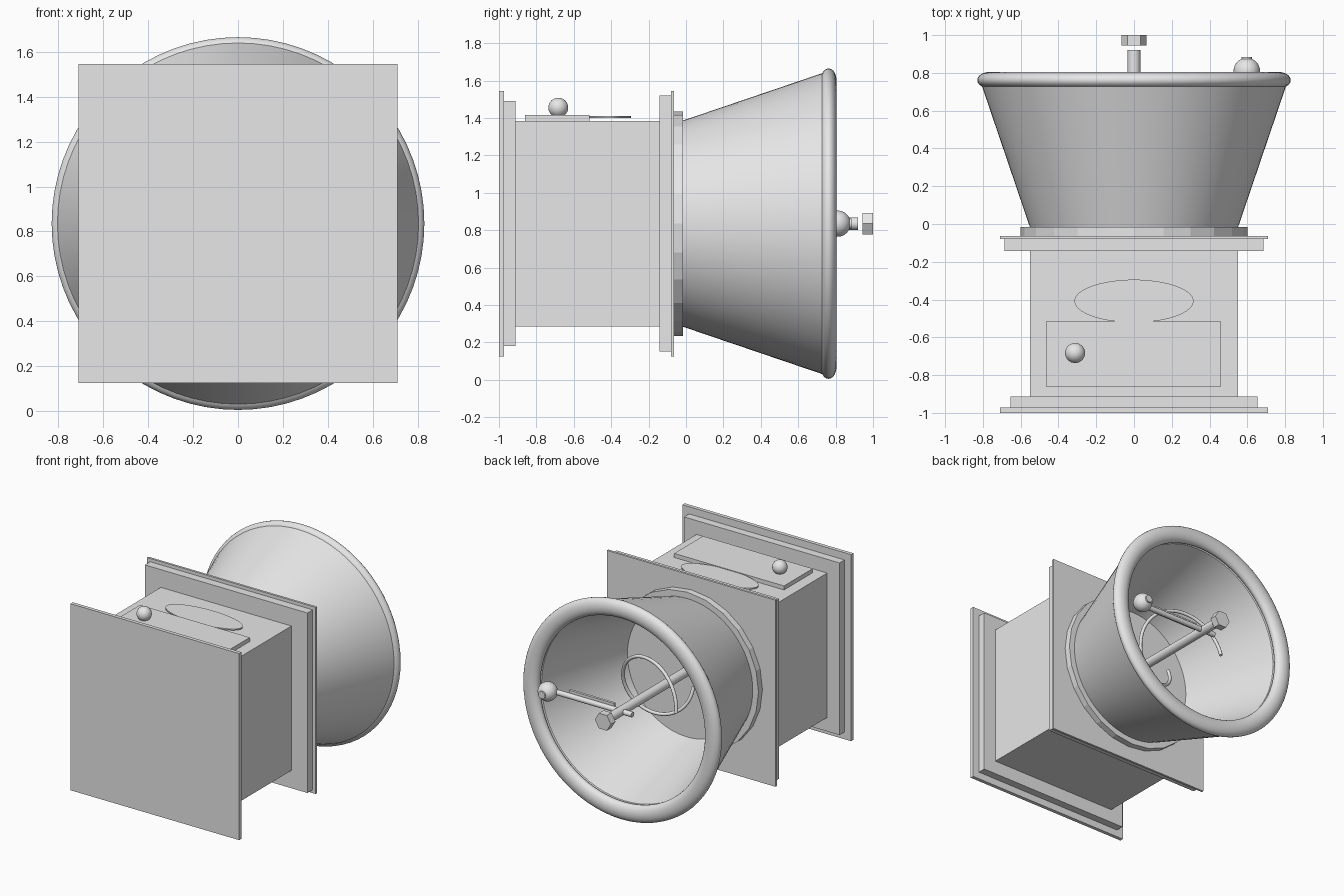
import bpy, bmesh, math
from mathutils import Matrix, Vector

cube = bpy.data.objects.get("Cube")
if cube:
    bpy.data.objects.remove(cube, do_unlink=True)

CZ = 0.835  # height of the main axis, which runs along y

grey = bpy.data.materials.new("plain_grey")
grey.use_nodes = True
grey.diffuse_color = (0.8, 0.8, 0.8, 1)
grey.node_tree.nodes["Principled BSDF"].inputs["Base Color"].default_value = (0.8, 0.8, 0.8, 1)

TURN = {"x": Matrix.Rotation(math.pi / 2, 4, "Y"),
        "y": Matrix.Rotation(-math.pi / 2, 4, "X"),
        "z": Matrix.Identity(4)}


def finish(name, bm, smooth=False):
    mesh = bpy.data.meshes.new(name)
    bmesh.ops.recalc_face_normals(bm, faces=bm.faces)
    bm.to_mesh(mesh)
    bm.free()
    obj = bpy.data.objects.new(name, mesh)
    bpy.context.collection.objects.link(obj)
    mesh.materials.append(grey)
    if smooth:
        bpy.ops.object.select_all(action="DESELECT")
        obj.select_set(True)
        bpy.context.view_layer.objects.active = obj
        bpy.ops.object.shade_smooth_by_angle(angle=math.radians(35))
    return obj


def box(name, lo, hi):
    lo, hi = Vector(lo), Vector(hi)
    bm = bmesh.new()
    place = Matrix.Translation((lo + hi) / 2) @ Matrix.Diagonal((*(hi - lo), 1))
    bmesh.ops.create_cube(bm, size=1, matrix=place)
    return finish(name, bm)


def square(name, half, y0, y1):
    return box(name, (-half, y0, CZ - half), (half, y1, CZ + half))


def rod(name, centre, radius, length, axis="y", sides=32, spin=0, stretch=1, smooth=True):
    bm = bmesh.new()
    place = (Matrix.Translation(centre) @ TURN[axis]
             @ Matrix.Diagonal((1, stretch, 1, 1)) @ Matrix.Rotation(spin, 4, "Z"))
    bmesh.ops.create_cone(bm, cap_ends=True, segments=sides, radius1=radius,
                          radius2=radius, depth=length, matrix=place)
    return finish(name, bm, smooth)


def ball(name, centre, radius):
    bm = bmesh.new()
    bmesh.ops.create_uvsphere(bm, u_segments=32, v_segments=16, radius=radius,
                              matrix=Matrix.Translation(centre))
    return finish(name, bm, True)


def lathe(name, profile, steps=72):
    # closed (radius, y) profile spun around the main axis
    bm = bmesh.new()
    verts = [bm.verts.new((r, y, CZ)) for r, y in profile]
    edges = [bm.edges.new((a, b)) for a, b in zip(verts, verts[1:] + verts[:1])]
    bmesh.ops.spin(bm, geom=verts + edges, cent=(0, 0, CZ), axis=(0, 1, 0),
                   angle=math.tau, steps=steps)
    bmesh.ops.remove_doubles(bm, verts=bm.verts, dist=0.0005)
    return finish(name, bm, True)


# Square case with stepped base and collar
square("base_plate", 0.71, -1.0, -0.972)
square("base_step", 0.655, -0.972, -0.912)
square("case", 0.55, -0.912, -0.143)
square("collar_step", 0.685, -0.143, -0.08)
square("collar_plate", 0.71, -0.08, -0.063)

# Drawer front with oval tab and round knob
box("drawer_front", (-0.465, -0.86, 1.38), (0.46, -0.515, 1.416))
rod("drawer_oval", (0, -0.408, 1.406), 0.315, 0.01, "z", 64, stretch=0.36)
ball("drawer_knob", (-0.312, -0.683, 1.455), 0.053)

# Flared hopper: faceted foot ring, cone wall, rolled rim
rod("hopper_foot", (0, -0.04, CZ), 0.6, 0.05, sides=24, smooth=False)
lathe("hopper_wall", [(0.55, -0.02), (0.805, 0.73), (0.77, 0.76), (0.705, 0.73), (0.5, -0.01)])
rim = []
for i in range(20):
    a = math.tau * i / 20
    rim.append((0.765 + 0.065 * math.cos(a), 0.762 + 0.043 * math.sin(a)))
lathe("hopper_rim", rim)

# Drive shaft and hex nut
rod("drive_shaft", (0, 0.43, CZ), 0.034, 0.98)
rod("shaft_nut", (0, 0.972, CZ), 0.067, 0.056, sides=6, spin=math.pi / 2, smooth=False)

# Crank handle
rod("crank_rod", (0.245, 0.785, CZ), 0.02, 0.69, "x")
box("crank_plate", (0.06, 0.76, CZ - 0.01), (0.44, 0.78, CZ + 0.04))
ball("crank_knob", (0.597, 0.81, CZ), 0.07)
rod("crank_knob_pin", (0.597, 0.845, CZ), 0.028, 0.08)

# Coil widening as it climbs around the shaft
curve = bpy.data.curves.new("feed_coil", "CURVE")
curve.dimensions = "3D"
curve.bevel_depth = 0.013
curve.bevel_resolution = 3
curve.use_fill_caps = True
spline = curve.splines.new("POLY")
COUNT = 60
spline.points.add(COUNT - 1)
for i, point in enumerate(spline.points):
    t = i / (COUNT - 1)
    a = math.pi + math.tau * t
    r = 0.18 + 0.15 * t
    point.co = (r * math.cos(a), 0.17 + 0.42 * t, CZ + r * math.sin(a), 1)
curve.materials.append(grey)
bpy.context.collection.objects.link(bpy.data.objects.new("feed_coil", curve))
